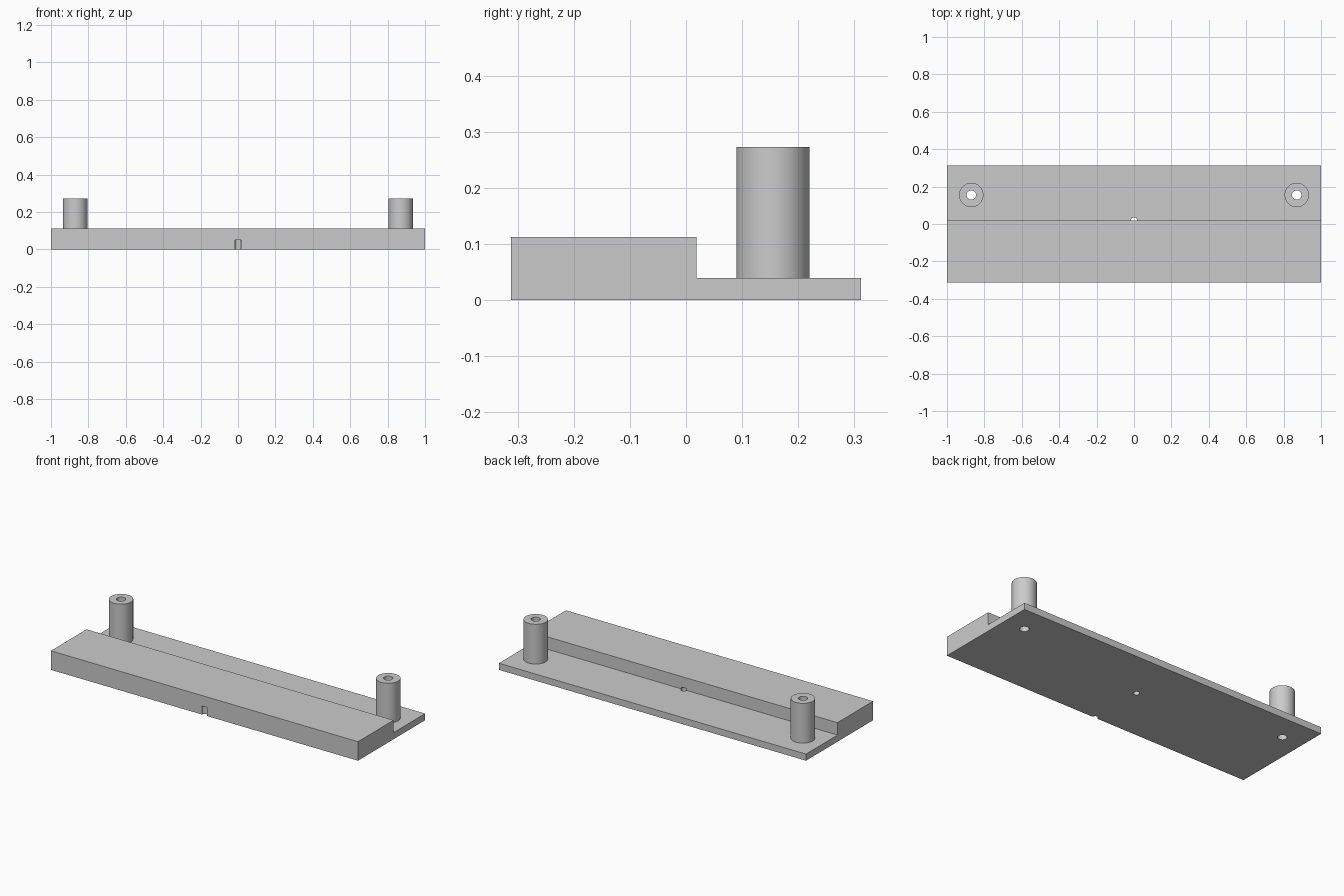
import bpy
import bmesh
from math import radians

cube = bpy.data.objects.get("Cube")
if cube:
    bpy.data.objects.remove(cube, do_unlink=True)

HALF_LENGTH, HALF_DEPTH = 1.0, 0.312
FLOOR, BLOCK, POST_TOP = 0.039, 0.112, 0.273
STEP_Y, POST_X, POST_Y = 0.019, 0.87, 0.155
POST_R, BORE_R, PIN_R, PIN_DEPTH = 0.065, 0.025, 0.017, 0.05

grey = bpy.data.materials.new("plain grey")
grey.use_nodes = True
colour = (0.6, 0.6, 0.6, 1)
grey.diffuse_color = colour
grey.node_tree.nodes["Principled BSDF"].inputs["Base Color"].default_value = colour


def add_object(name, bm):
    bmesh.ops.recalc_face_normals(bm, faces=bm.faces)
    mesh = bpy.data.meshes.new(name)
    bm.to_mesh(mesh)
    bm.free()
    mesh.materials.append(grey)
    obj = bpy.data.objects.new(name, mesh)
    bpy.context.collection.objects.link(obj)
    return obj


def activate(obj):
    bpy.ops.object.select_all(action="DESELECT")
    obj.select_set(True)
    bpy.context.view_layer.objects.active = obj


def cylinder(name, x, y, radius, bottom, top):
    bm = bmesh.new()
    bmesh.ops.create_cone(bm, cap_ends=True, segments=48, radius1=radius,
                          radius2=radius, depth=top - bottom)
    bmesh.ops.translate(bm, verts=bm.verts, vec=(x, y, (bottom + top) / 2))
    return add_object(name, bm)


def cut(obj, cutter):
    cutter.hide_render = True
    mod = obj.modifiers.new("hole", "BOOLEAN")
    mod.operation = "DIFFERENCE"
    mod.solver = "EXACT"
    mod.object = cutter
    activate(obj)
    bpy.ops.object.modifier_apply(modifier=mod.name)
    bpy.data.objects.remove(cutter, do_unlink=True)


def smooth(obj):
    activate(obj)
    bpy.ops.object.shade_smooth_by_angle(angle=radians(30))


# Stepped base: side profile extruded along its length
profile = [(-HALF_DEPTH, 0), (HALF_DEPTH, 0), (HALF_DEPTH, FLOOR),
           (STEP_Y, FLOOR), (STEP_Y, BLOCK), (-HALF_DEPTH, BLOCK)]
bm = bmesh.new()
side = bm.faces.new([bm.verts.new((-HALF_LENGTH, y, z)) for y, z in profile])
swept = bmesh.ops.extrude_face_region(bm, geom=[side])["geom"]
bmesh.ops.translate(bm, vec=(2 * HALF_LENGTH, 0, 0),
                    verts=[g for g in swept if isinstance(g, bmesh.types.BMVert)])
base = add_object("stepped_base", bm)

# Blind pin holes under the step and at the front edge
for y in (STEP_Y, -HALF_DEPTH):
    cut(base, cylinder("pin_cutter", 0, y, PIN_R, -0.1, PIN_DEPTH))

# Posts at the back corners, bored through post and base
for label, x in (("left", POST_X), ("right", -POST_X)):
    cut(base, cylinder("base_bore", x, POST_Y, BORE_R, -0.1, 0.1))
    post = cylinder(label + "_post", x, POST_Y, POST_R, FLOOR, POST_TOP)
    cut(post, cylinder("post_bore", x, POST_Y, BORE_R, -0.1, 0.5))
    smooth(post)
smooth(base)
